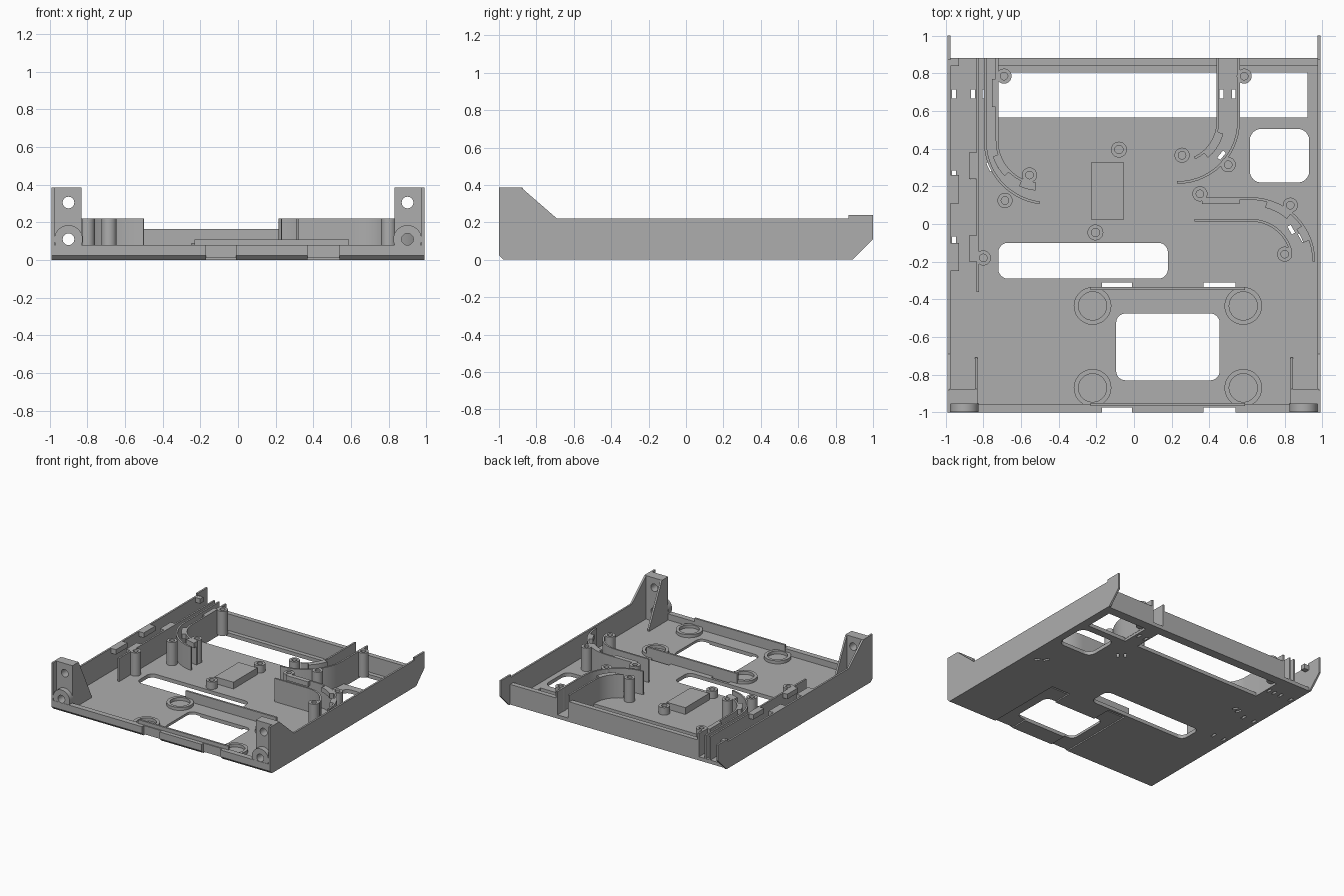
import bpy, bmesh, math
from math import cos, sin, radians, pi
from mathutils import Vector

cube = bpy.data.objects.get("Cube")
if cube:
    bpy.data.objects.remove(cube)

GREY = (0.42, 0.42, 0.42, 1)
mat = bpy.data.materials.new("plain grey plastic")
mat.use_nodes = True
mat.diffuse_color = GREY
mat.node_tree.nodes["Principled BSDF"].inputs["Base Color"].default_value = GREY

FLOOR, TOP = 0.03, 0.22


def add_prism(bm, pts, a, b, axis="z"):
    """Extrude a 2D outline from a to b along an axis."""
    place = {"z": lambda u, v, w: (u, v, w),
             "x": lambda u, v, w: (w, u, v),
             "y": lambda u, v, w: (u, w, v)}[axis]
    lo = [bm.verts.new(place(u, v, a)) for u, v in pts]
    hi = [bm.verts.new(place(u, v, b)) for u, v in pts]
    bm.faces.new(lo)
    bm.faces.new(hi)
    for i in range(len(pts)):
        j = (i + 1) % len(pts)
        bm.faces.new((lo[i], lo[j], hi[j], hi[i]))


def make(name, prisms, smooth=True):
    bm = bmesh.new()
    for p in prisms:
        add_prism(bm, *p)
    bmesh.ops.recalc_face_normals(bm, faces=bm.faces)
    me = bpy.data.meshes.new(name)
    bm.to_mesh(me)
    bm.free()
    me.materials.append(mat)
    ob = bpy.data.objects.new(name, me)
    bpy.context.scene.collection.objects.link(ob)
    if smooth:
        bpy.ops.object.select_all(action="DESELECT")
        ob.select_set(True)
        bpy.context.view_layer.objects.active = ob
        bpy.ops.object.shade_smooth_by_angle(angle=radians(30))
    return ob


def cut(ob, prisms):
    """Subtract prisms from an object and bake the result."""
    tool = make("cutter", prisms, False)
    tool.hide_render = True
    mod = ob.modifiers.new("cut", "BOOLEAN")
    mod.operation, mod.object, mod.solver, mod.use_self = "DIFFERENCE", tool, "EXACT", True
    bpy.context.view_layer.update()
    baked = bpy.data.meshes.new_from_object(ob.evaluated_get(bpy.context.evaluated_depsgraph_get()))
    ob.modifiers.clear()
    ob.data = baked
    bpy.data.objects.remove(tool)


def rect(x0, x1, y0, y1):
    return [(x0, y0), (x1, y0), (x1, y1), (x0, y1)]


def arc(cx, cy, r, a0, a1, n=14):
    return [(cx + r * cos(radians(a0 + (a1 - a0) * i / n)),
             cy + r * sin(radians(a0 + (a1 - a0) * i / n))) for i in range(n + 1)]


def circle(cx, cy, r, n=28):
    return arc(cx, cy, r, 0, 360, n)[:-1]


def rounded(x0, x1, y0, y1, r):
    corners = [(x1 - r, y1 - r, 0), (x0 + r, y1 - r, 90), (x0 + r, y0 + r, 180), (x1 - r, y0 + r, 270)]
    return [p for cx, cy, a in corners for p in arc(cx, cy, r, a, a + 90, 6)]


def ribbon(path, t):
    """Outline of a wall of thickness t along a path."""
    left, right = [], []
    for i, p in enumerate(path):
        d = Vector(path[min(i + 1, len(path) - 1)]) - Vector(path[max(i - 1, 0)])
        n = Vector((-d.y, d.x)).normalized() * t / 2
        left.append(tuple(Vector(p) + n))
        right.append(tuple(Vector(p) - n))
    return left + right[::-1]


def turned(cx, cy, w, h, a):
    c, s = cos(radians(a)), sin(radians(a))
    return [(cx + u * c - v * s, cy + u * s + v * c) for u, v in rect(-w / 2, w / 2, -h / 2, h / 2)]


def tube(name, x, y, r, hole, z1):
    outer, inner = circle(x, y, r), circle(x, y, hole)
    prisms = []
    ob = make(name, [(outer, FLOOR - 0.01, z1)])
    cut(ob, [(inner, FLOOR - 0.002, z1 + 0.1)])
    return ob


# Floor with its raised front lip and bevelled front edge
profile = [(-0.975, 0), (0.88, 0), (0.88, FLOOR), (-0.955, FLOOR), (-0.955, 0.08), (-1, 0.08), (-1, 0.025)]
floor = make("floor_tray", [(profile, -0.98, 0.98, "x")], False)
LOW, HIGH = -0.1, 0.2
holes = [(rect(-0.72, 0.44, 0.565, 0.805), LOW, HIGH), (rect(0.56, 0.92, 0.565, 0.805), LOW, HIGH),
         (rounded(0.615, 0.93, 0.22, 0.505, 0.06), LOW, HIGH),
         (rounded(-0.72, 0.18, -0.29, -0.10, 0.05), LOW, HIGH),
         (rounded(-0.095, 0.455, -0.83, -0.475, 0.05), LOW, HIGH)]
# Narrow slots in the front lip and behind the front bay
for x0, x1 in ((-0.17, -0.01), (0.37, 0.54)):
    holes += [(rect(x0, x1, -1.1, -0.975), LOW, HIGH), (rect(x0, x1, -0.335, -0.31), LOW, HIGH)]
# Small slots below the cable clips
for y in (0.69, 0.26, -0.09):
    holes += [(rect(x - 0.01, x + 0.01, y - 0.024, y + 0.024), LOW, HIGH) for x in (-0.955, -0.855)]
holes += [(rect(x - 0.01, x + 0.01, 0.666, 0.714), LOW, HIGH) for x in (-0.795, -0.745, 0.465, 0.53)]
for x, y, a in ((-0.765, 0.305, 25), (-0.722, 0.322, 25), (0.42, 0.4, -40), (0.465, 0.365, -40),
                (0.835, -0.03, 30), (0.89, -0.07, 30)):
    holes.append((turned(x, y, 0.02, 0.048, a), LOW, HIGH))
cut(floor, holes)
# Shallow channels underneath
cut(floor, [(rect(x0, x1, -1.1, -0.31), LOW, 0.01) for x0, x1 in ((-0.17, -0.01), (0.37, 0.54))])

# Side walls, front mounting posts and gussets, mirrored
side = [(-0.975, 0), (0.89, 0), (1, 0.11), (1, 0.24), (0.87, 0.24), (0.87, TOP),
        (-0.69, TOP), (-0.88, 0.385), (-1, 0.385), (-1, 0.025)]
gusset = [(-0.9, 0.02), (-0.71, 0.02), (-0.71, 0.05), (-0.875, 0.385), (-0.9, 0.385)]
for label, s in (("right", -1), ("left", 1)):
    make(label + "_side_wall", [(side, s * 0.975, s * 0.99, "x")], False)
    make(label + "_gusset", [(gusset, s * 0.83, s * 0.845, "x")], False)
    post = make(label + "_post", [(rect(s * 0.98, s * 0.83, 0.02, 0.385), -0.955, -0.875, "y")], False)
    boss = make(label + "_post_boss", [(circle(s * 0.9, 0.11, 0.075), -0.998, -0.95, "y")])
    bore = [(circle(s * 0.9, z, 0.031), -1.1, -0.8, "y") for z in (0.11, 0.305)]
    cut(post, bore)
    cut(boss, bore[:1])

# Back wall, open where the cable tracks pass
make("back_wall", [(rect(x0, x1, 0.84, 0.88), 0.01, 0.165) for x0, x1 in ((-0.73, 0.44), (0.56, 0.98))], False)

# Curved cable tracks
T = 0.014
paths = {
    "left_track_outer": [(-0.79, 0.88)] + arc(-0.46, 0.44, 0.33, 180, 263),
    "left_track_inner": [(-0.727, 0.88)] + arc(-0.5, 0.44, 0.227, 180, 265),
    "middle_track_outer": [(0.555, 0.88)] + arc(0.23, 0.545, 0.325, 0, -90),
    "middle_track_inner": [(0.445, 0.88)] + arc(0.23, 0.545, 0.215, 0, -65),
    "front_track_outer": [(0.33, 0.135)] + arc(0.62, -0.2, 0.335, 90, 0),
    "front_track_inner": [(0.32, 0.02)] + arc(0.62, -0.2, 0.22, 90, 15),
    "long_guide_wall": [(-0.83, 0.88), (-0.83, -0.36)],
}
for name, path in paths.items():
    make(name, [(ribbon(path, T), 0.02, TOP)])

# Retaining clips along the tracks and the side channel
clips = [(rect(-0.98, -0.93, y, y + 0.15), 0.18, TOP) for y in (0.11, -0.25)]
clips += [(rect(-0.875, -0.83, y, y + 0.14), 0.18, TOP) for y in (0.24, -0.2)]
clips += [(rect(-0.98, -0.93, 0.84, 0.88), 0.18, TOP), (rect(-0.755, -0.727, 0.62, 0.77), 0.18, TOP)]
for cx, cy, r, a0, a1 in ((-0.5, 0.44, 0.245, 198, 225), (-0.5, 0.44, 0.245, 245, 265),
                          (0.23, 0.545, 0.235, -15, -50), (0.62, -0.2, 0.315, 75, 50),
                          (0.62, -0.2, 0.315, 35, 20)):
    clips.append((ribbon(arc(cx, cy, r, a0, a1, 5), 0.036), 0.18, TOP))
clips.append((rect(0.36, 0.56, 0.105, 0.13), 0.18, TOP))
make("cable_clips", clips)

# Tall screw bosses
for i, (x, y) in enumerate(((-0.69, 0.785), (0.585, 0.785), (-0.555, 0.26), (-0.685, 0.125), (0.255, 0.365),
                            (0.5, 0.315), (0.35, 0.16), (0.83, 0.1), (0.8, -0.16), (-0.8, -0.18))):
    tube(f"screw_boss_{i + 1}", x, y, 0.04, 0.02, TOP)

# Raised pad with two short bosses
make("centre_pad", [(rect(-0.225, -0.055, 0.02, 0.33), 0.02, 0.085)], False)
for label, x, y in (("rear", -0.08, 0.395), ("front", -0.205, -0.045)):
    tube("short_boss_" + label, x, y, 0.042, 0.022, 0.09)

# Front bay: foot rings and retaining bars
for i, (x, y) in enumerate((x, y) for x in (-0.22, 0.58) for y in (-0.435, -0.87)):
    tube(f"foot_ring_{i + 1}", x, y, 0.1, 0.075, 0.055)
make("bay_bars", [(rect(-0.23, 0.59, y, y + 0.016), 0.02, 0.11) for y in (-0.967, -0.35)], False)
